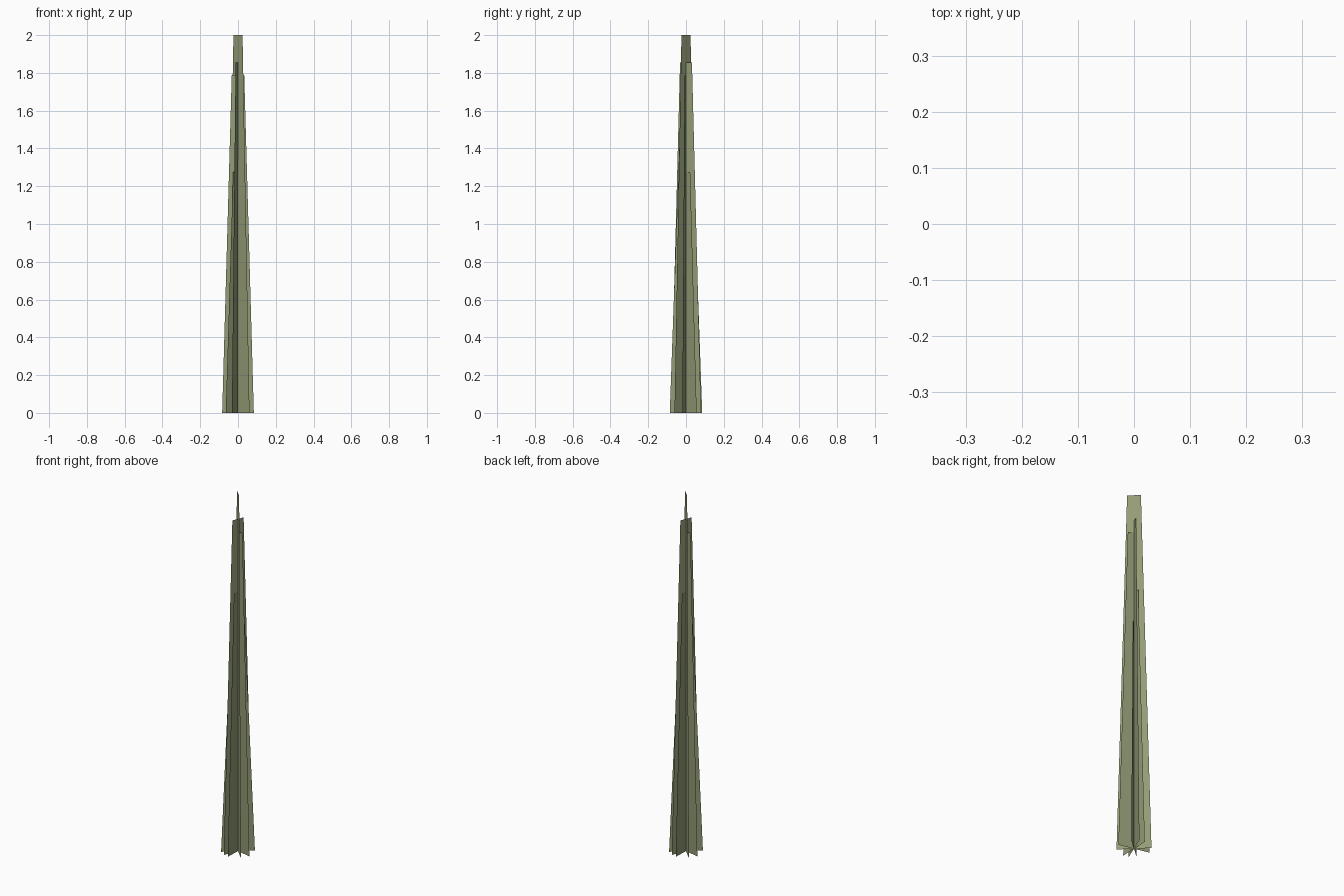
import bpy
import math

if "Cube" in bpy.data.objects:
    bpy.data.objects.remove(bpy.data.objects["Cube"])

# Shared muted green for all blades
green = bpy.data.materials.new("leaf_green")
green.diffuse_color = (0.29, 0.33, 0.18, 1.0)
green.use_nodes = True
green.node_tree.nodes["Principled BSDF"].inputs["Base Color"].default_value = green.diffuse_color

BASE_HALF = 0.086
TOP_HALF = 0.034


def blade(name, angle, height):
    """One flat tapered card standing across the centre axis."""
    c, s = math.cos(math.radians(angle)), math.sin(math.radians(angle))
    profile = [(-BASE_HALF, 0), (BASE_HALF, 0), (TOP_HALF, height), (-TOP_HALF, height)]
    mesh = bpy.data.meshes.new(name)
    mesh.from_pydata([(r * c, r * s, z) for r, z in profile], [], [(0, 1, 2, 3)])
    mesh.materials.append(green)
    obj = bpy.data.objects.new(name, mesh)
    bpy.context.collection.objects.link(obj)
    return obj


# Crossed blades: direction in plan (degrees) and height
for i, (angle, height) in enumerate([(-45, 2.0), (68, 1.855), (-13, 1.785),
                                     (88, 1.45), (41, 1.275)]):
    blade(f"grass_blade_{i + 1}", angle, height)
